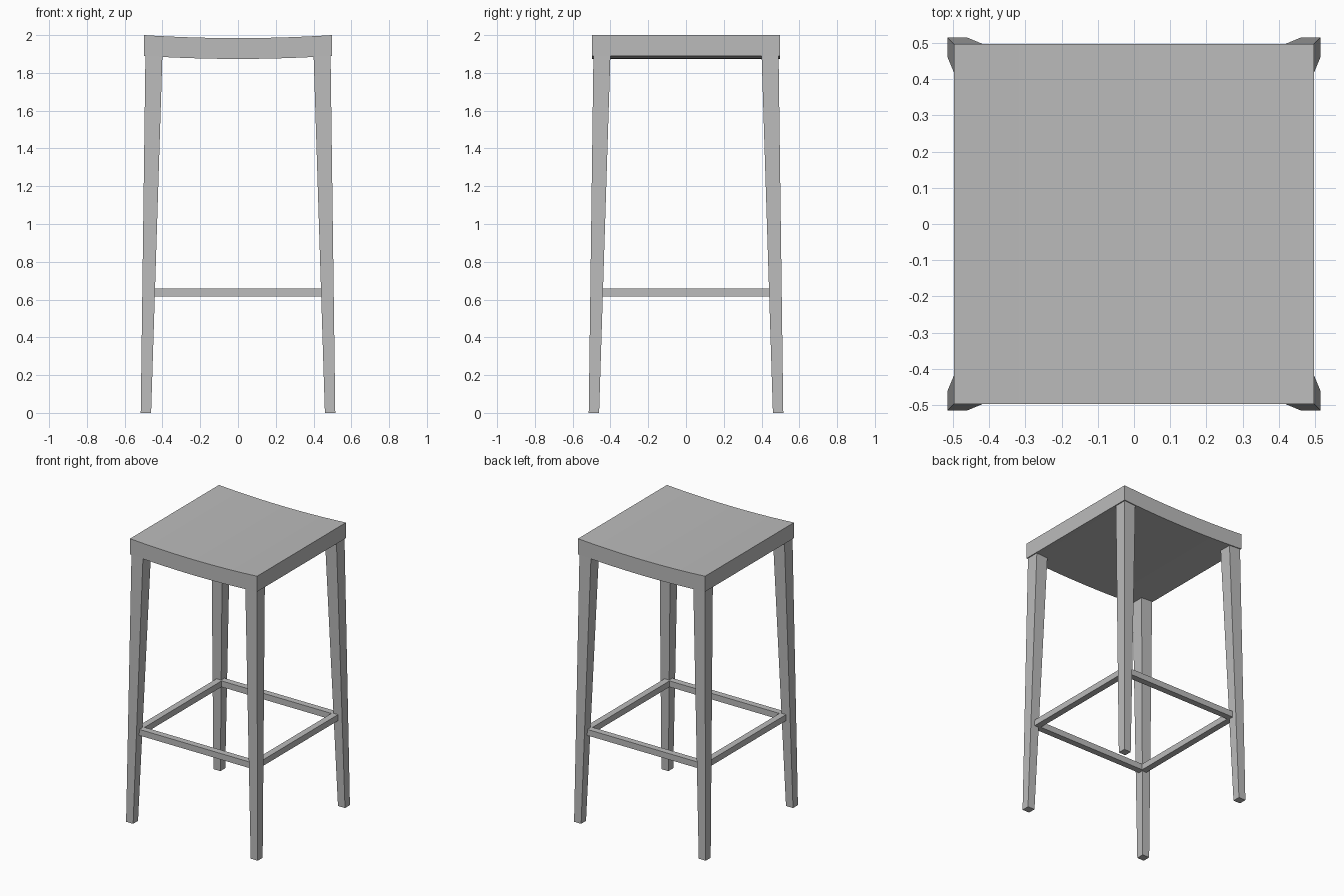
import bpy, bmesh

# Remove the default cube
cube = bpy.data.objects.get("Cube")
if cube:
    bpy.data.objects.remove(cube, do_unlink=True)

grey = bpy.data.materials.new("plain_grey")
grey.use_nodes = True
grey.diffuse_color = (0.5, 0.5, 0.5, 1)
grey.node_tree.nodes["Principled BSDF"].inputs["Base Color"].default_value = (0.5, 0.5, 0.5, 1)


def finish(bm, name):
    bmesh.ops.recalc_face_normals(bm, faces=bm.faces)
    mesh = bpy.data.meshes.new(name)
    bm.to_mesh(mesh)
    bm.free()
    mesh.materials.append(grey)
    obj = bpy.data.objects.new(name, mesh)
    bpy.context.collection.objects.link(obj)
    return obj


def box(name, x, y, z):
    """Box given as (low, high) along each axis."""
    bm = bmesh.new()
    bmesh.ops.create_cube(bm, size=1)
    for v in bm.verts:
        v.co = [r[1] if c > 0 else r[0] for c, r in zip(v.co, (x, y, z))]
    return finish(bm, name)


# Dished seat: curved strip profile in x, extruded along y
HALF, SAG, STEPS = 0.497, 0.016, 16
bm = bmesh.new()
xs = [HALF * (2 * i / STEPS - 1) for i in range(STEPS + 1)]
curve = [(x, SAG * ((x / HALF) ** 2 - 1)) for x in xs]
outline = [(x, 2.0 + s) for x, s in curve] + [(x, 1.89 + s) for x, s in reversed(curve)]
face = bm.faces.new([bm.verts.new((x, -HALF, z)) for x, z in outline])
extruded = bmesh.ops.extrude_face_region(bm, geom=[face], use_keep_orig=True)
for v in extruded["geom"]:
    if isinstance(v, bmesh.types.BMVert):
        v.co.y = HALF
seat = finish(bm, "seat")
bpy.context.view_layer.objects.active = seat
seat.select_set(True)
bpy.ops.object.shade_smooth_by_angle()

# Splayed, tapered legs running up into the seat
for side, sx in (("left", 1), ("right", -1)):
    for end, sy in (("front", -1), ("back", 1)):
        bm = bmesh.new()
        bmesh.ops.create_cube(bm, size=1)
        for v in bm.verts:
            inner, outer, z = (0.40, 0.49, 1.90) if v.co.z > 0 else (0.46, 0.515, 0)
            v.co = (sx * (outer if v.co.x > 0 else inner),
                    sy * (outer if v.co.y > 0 else inner), z)
        finish(bm, f"{end}_{side}_leg")

# Footrest rails between the legs
IN, OUT, Z = 0.43, 0.475, (0.615, 0.658)
box("front_rail", (-OUT, OUT), (-OUT, -IN), Z)
box("back_rail", (-OUT, OUT), (IN, OUT), Z)
box("left_rail", (IN, OUT), (-IN, IN), Z)
box("right_rail", (-OUT, -IN), (-IN, IN), Z)
